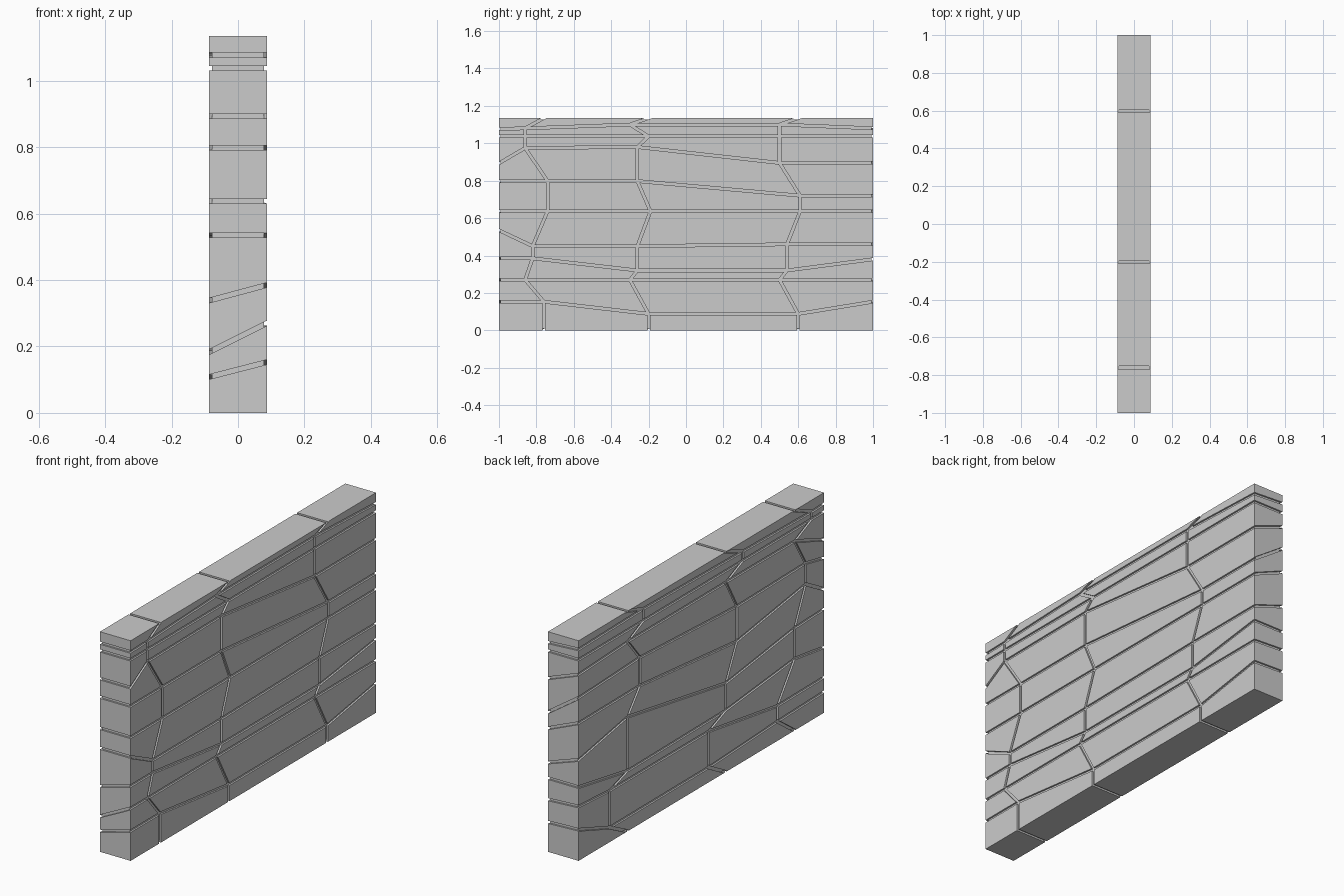
import bpy, bmesh
from mathutils import Vector

if "Cube" in bpy.data.objects:
    bpy.data.objects.remove(bpy.data.objects["Cube"])

HX, HY, H = 0.0875, 1.0, 1.135   # half thickness, half length, height
GAP, DEPTH = 0.007, 0.009        # half joint width, joint depth

# Joints, bottom to top: (z at y=-1, (y, z) at three upright joints, z at y=+1)
BASE = (0, (-.76, 0), (-.20, 0), (.60, 0), 0)
CAP = (H, (-.76, H), (-.20, H), (.60, H), H)
RIGHT = [BASE,
    (.153, (-.76, .153), (-.20, .088), (.60, .088), .153),
    (.27, (-.86, .27), (-.30, .27), (.50, .27), .27),
    (.385, (-.82, .385), (-.26, .32), (.54, .32), .38),
    (.535, (-.82, .45), (-.26, .45), (.54, .46), .46),
    (.637, (-.74, .637), (-.19, .637), (.61, .637), .637),
    (.798, (-.74, .798), (-.26, .798), (.61, .72), .72),
    (.893, (-.86, .975), (-.26, .98), (.50, .895), .895),
    (1.037, (-.86, 1.037), (-.20, 1.037), (.50, 1.037), 1.037),
    (1.077, (-.86, 1.08), (-.30, 1.10), (.50, 1.10), 1.08),
    CAP]
LEFT = [BASE,
    (.108, (-.62, .10), (-.06, .077), (.747, .075), .16),
    (.183, (-.62, .18), (-.06, .263), (.747, .265), .28),
    (.338, (-.76, .37), (-.20, .318), (.60, .312), .38),
    (.535, (-.76, .528), (-.20, .458), (.60, .59), .52),
    (.637, (-.85, .72), (-.29, .64), (.50, .713), .71),
    (.798, (-.85, .828), (-.29, .82), (.50, .858), .84),
    (.893, (-.76, .976), (-.20, .978), (.60, .977), .96),
    (1.037, (-.90, 1.037), (-.34, 1.037), (.47, 1.037), 1.037),
    (1.077, (-.90, 1.075), (-.34, 1.085), (.47, 1.098), 1.09),
    CAP]


def inset(quad, joints):
    """Move the joint edges of a counter-clockwise 2D quad inward."""
    lines = []
    for i in range(4):
        a, b = Vector(quad[i]), Vector(quad[(i + 1) % 4])
        d = (b - a).normalized()
        lines.append((a + Vector((-d.y, d.x)) * (GAP if joints[i] else 0), d))
    out = []
    for i in range(4):
        (p, d), (q, e) = lines[i - 1], lines[i]
        t = (q - p).cross(e) / d.cross(e)
        out.append(p + d * t)
    return out


def stone_face(name, grid, to3d, normal):
    """Build one wall face: raised stones with joint walls running to the core."""
    bm = bmesh.new()
    n = Vector(normal)
    rows, cols = len(grid) - 1, len(grid[0]) - 1
    for r in range(rows):
        for c in range(cols):
            quad = (grid[r][c], grid[r][c + 1], grid[r + 1][c + 1], grid[r + 1][c])
            joints = (r > 0, c < cols - 1, r < rows - 1, c > 0)
            top = [Vector(to3d(p.x, p.y)) for p in inset(quad, joints)]
            flip = (top[1] - top[0]).cross(top[2] - top[0]).dot(n) < 0
            vt = [bm.verts.new(p) for p in top]
            vb = [bm.verts.new(p - n * DEPTH) for p in top]
            polys = [vt]
            for i in range(4):
                j = (i + 1) % 4
                if joints[i]:
                    polys.append([vt[j], vt[i], vb[i], vb[j]])
            for poly in polys:
                bm.faces.new(poly[::-1] if flip else poly)
    loose = [v for v in bm.verts if not v.link_faces]
    bmesh.ops.delete(bm, geom=loose, context='VERTS')
    mesh = bpy.data.meshes.new(name)
    bm.to_mesh(mesh)
    bm.free()
    bpy.context.collection.objects.link(bpy.data.objects.new(name, mesh))


def side_grid(levels):
    return [[(-HY, a), *mid, (HY, b)] for a, *mid, b in levels]


def end_grid(k):
    return [[(-HX, l[k]), (HX, r[k])] for l, r in zip(LEFT, RIGHT)]


def flat_grid(level):
    ys = [-HY] + [p[0] for p in RIGHT[level][1:4]] + [HY]
    return [[(y, x) for y in ys] for x in (-HX, HX)]


# Mortar core seen at the bottom of the joints
bpy.ops.mesh.primitive_cube_add(size=1, location=(0, 0, H / 2))
core = bpy.context.object
core.name = "mortar_core"
core.scale = (2 * (HX - DEPTH), 2 * (HY - DEPTH), H - 2 * DEPTH)

# Long stone faces
stone_face("right_stones", side_grid(RIGHT), lambda u, v: (HX, u, v), (1, 0, 0))
stone_face("left_stones", side_grid(LEFT), lambda u, v: (-HX, u, v), (-1, 0, 0))
# Short ends
stone_face("front_end_stones", end_grid(0), lambda u, v: (u, -HY, v), (0, -1, 0))
stone_face("back_end_stones", end_grid(4), lambda u, v: (u, HY, v), (0, 1, 0))
# Top and underside
stone_face("top_stones", flat_grid(10), lambda u, v: (v, u, H), (0, 0, 1))
stone_face("bottom_stones", flat_grid(0), lambda u, v: (v, u, 0), (0, 0, -1))
